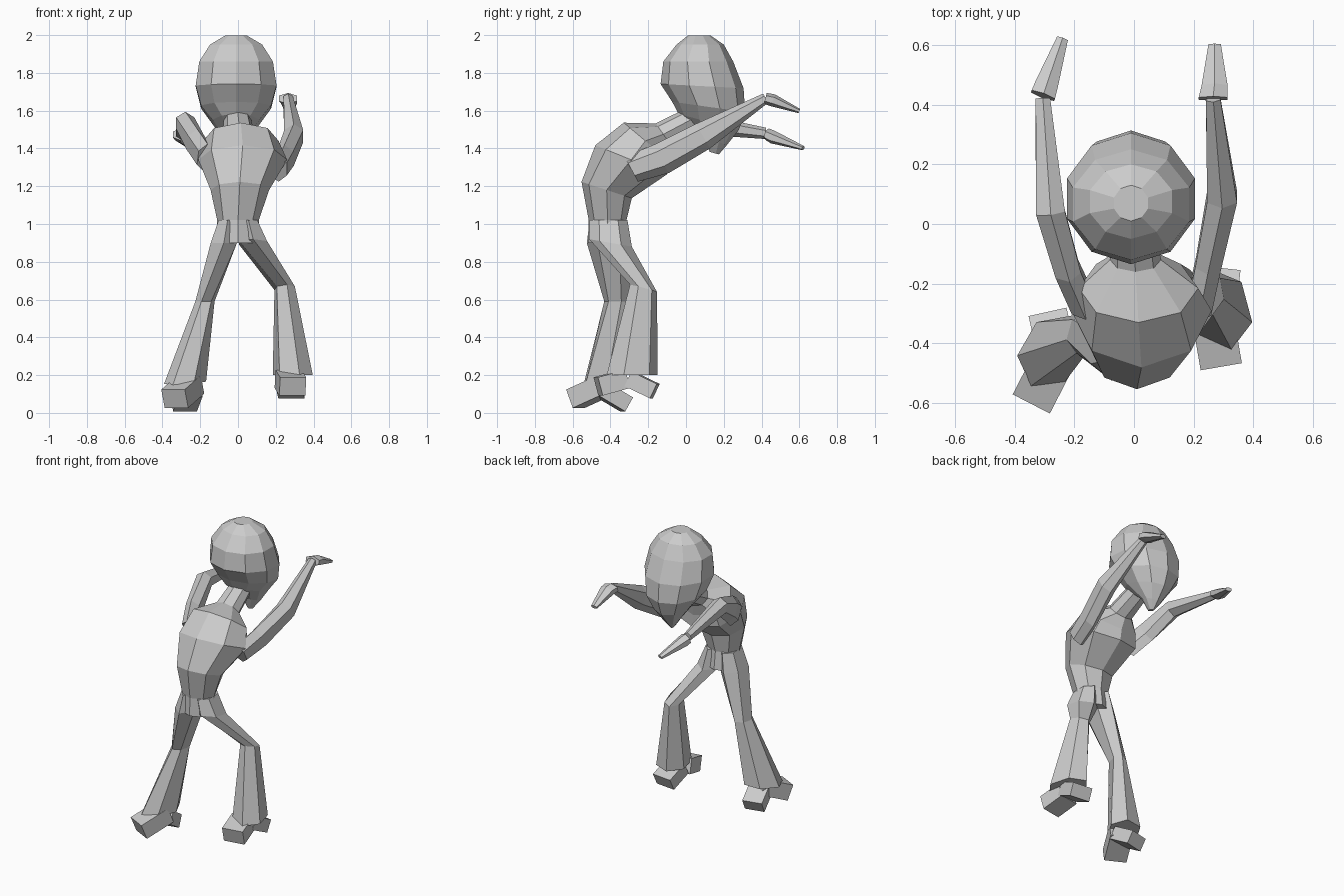
import bpy, bmesh, math
from mathutils import Matrix, Vector


def loft(name, rings, n=8, phase=90):
    """Skin rings (x, y, z, half_width, half_depth, pitch, yaw) and cap both ends."""
    bm = bmesh.new()
    loops = []
    for x, y, z, a, b, pitch, yaw in rings:
        rot = Matrix.Rotation(math.radians(yaw), 3, 'Z') @ Matrix.Rotation(math.radians(-pitch), 3, 'X')
        loop = []
        for i in range(n):
            t = math.radians(phase) + 2 * math.pi * i / n
            loop.append(bm.verts.new(Vector((x, y, z)) + rot @ Vector((a * math.cos(t), b * math.sin(t), 0))))
        loops.append(loop)
    for lo, hi in zip(loops, loops[1:]):
        for i in range(n):
            j = (i + 1) % n
            bm.faces.new((lo[i], lo[j], hi[j], hi[i]))
    bm.faces.new(loops[0][::-1])
    bm.faces.new(loops[-1])
    bmesh.ops.recalc_face_normals(bm, faces=bm.faces)
    me = bpy.data.meshes.new(name)
    bm.to_mesh(me)
    bm.free()
    ob = bpy.data.objects.new(name, me)
    bpy.context.collection.objects.link(ob)
    return ob


def block(name, p, q, width, height):
    """Four-sided bar from p to q, used for heels and toes."""
    d = Vector(q) - Vector(p)
    pitch = math.degrees(math.acos(d.z / d.length))
    yaw = math.degrees(math.atan2(-d.x, d.y))
    w, h = width / math.sqrt(2), height / math.sqrt(2)
    return loft(name, [(*p, w, h, pitch, yaw), (*q, w, h, pitch, yaw)], 4, 45)


# Bent torso, tapering into the forward-leaning neck
loft("torso", [
    (0, -.41, .90, .11, .11, 0, 0),
    (0, -.415, 1.02, .11, .10, 0, 0),
    (.01, -.42, 1.18, .155, .14, 18, 0),
    (.025, -.29, 1.34, .235, .205, 22, 0),
    (.015, -.215, 1.44, .20, .15, 40, 0),
    (.005, -.12, 1.475, .085, .07, 55, 0),
    (-.005, .06, 1.57, .07, .065, 55, 0)])

# Large faceted head, with the jaw drawn down to a chin
loft("head", [
    (-.01, .15, 1.375, .012, .025, 15, 0),
    (-.01, .155, 1.44, .06, .065, 20, 0),
    (-.01, .12, 1.54, .13, .165, 15, 0),
    (-.01, .12, 1.62, .195, .195, 8, 0),
    (-.01, .085, 1.73, .225, .22, 3, 0),
    (-.01, .065, 1.86, .205, .185, 0, 0),
    (-.01, .075, 1.95, .145, .125, 0, 0),
    (-.01, .07, 1.998, .06, .06, 0, 0)], 10)

# Arms stretched forward
loft("right_arm", [
    (.215, -.29, 1.29, .05, .075, 62, 0),
    (.25, -.13, 1.345, .05, .085, 62, -5),
    (.295, .09, 1.465, .058, .075, 60, 0),
    (.265, .42, 1.665, .028, .028, 65, 5)], 6)
loft("right_hand", [
    (.265, .42, 1.665, .056, .03, 105, 0),
    (.27, .46, 1.655, .05, .033, 110, 0),
    (.27, .60, 1.598, .024, .012, 110, 0)], 6)
loft("left_arm", [
    (-.17, -.27, 1.35, .05, .09, 55, 10),
    (-.225, -.15, 1.43, .05, .085, 58, 12),
    (-.28, .04, 1.535, .056, .06, 80, 8),
    (-.305, .42, 1.48, .028, .03, 95, 3)], 6)
loft("left_hand", [
    (-.305, .43, 1.475, .048, .032, 105, -20),
    (-.295, .46, 1.46, .045, .035, 110, -20),
    (-.24, .62, 1.402, .022, .012, 110, -20)], 6)

# Flared trouser legs
loft("left_leg", [
    (-.055, -.41, 1.02, .055, .10, 0, 0),
    (-.075, -.41, .90, .08, .115, 0, 0),
    (-.175, -.365, .59, .05, .07, 0, -15),
    (-.28, -.43, .16, .105, .13, -5, -30)], 6)
loft("right_leg", [
    (.055, -.41, 1.02, .055, .10, 0, 0),
    (.08, -.40, .90, .085, .115, 10, 0),
    (.247, -.225, .66, .056, .075, 15, 10),
    (.29, -.285, .20, .105, .14, 0, 15)], 6)

# Shoes: heel and toe poking out under each hem
block("left_heel", (-.25, -.42, .15), (-.335, -.585, .075), .14, .105)
block("left_toe", (-.255, -.45, .125), (-.285, -.315, .045), .13, .085)
block("right_heel", (.265, -.32, .18), (.29, -.465, .14), .14, .10)
block("right_toe", (.27, -.30, .18), (.285, -.165, .115), .14, .085)
